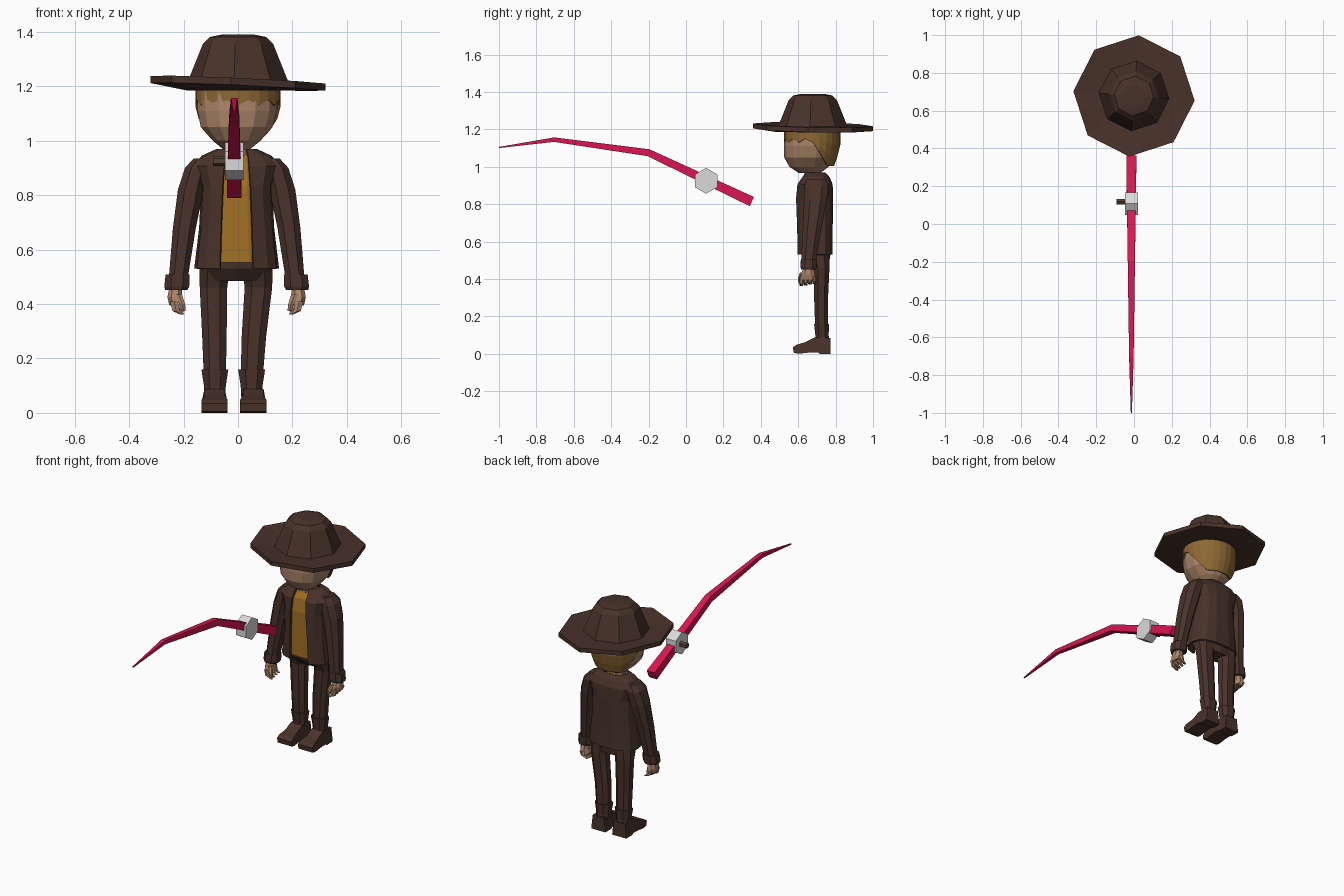
import bpy, bmesh
from math import sin, cos, pi, radians, asin
from mathutils import Vector

cube = bpy.data.objects.get("Cube")
if cube:
    bpy.data.objects.remove(cube, do_unlink=True)


def material(name, rgb):
    m = bpy.data.materials.new(name)
    m.use_nodes = True
    m.diffuse_color = (*rgb, 1)
    bsdf = m.node_tree.nodes["Principled BSDF"]
    bsdf.inputs["Base Color"].default_value = (*rgb, 1)
    bsdf.inputs["Roughness"].default_value = 0.8
    return m


brown = material("dark brown cloth", (0.065, 0.032, 0.022))
skin_tone = material("skin", (0.40, 0.23, 0.14))
blond = material("hair brown", (0.27, 0.14, 0.035))
ochre = material("ochre shirt", (0.37, 0.17, 0.018))
crimson = material("crimson", (0.70, 0.008, 0.085))
grey = material("light grey", (0.70, 0.70, 0.70))
wood = material("knob brown", (0.09, 0.055, 0.03))


def skin(name, rings, mat, closed=True, caps=True):
    """Bridge a list of point rings into one flat-shaded object."""
    bm = bmesh.new()
    rows = [[bm.verts.new(p) for p in ring] for ring in rings]
    n = len(rows[0])
    for a, b in zip(rows, rows[1:]):
        for i in range(n if closed else n - 1):
            j = (i + 1) % n
            bm.faces.new((a[i], a[j], b[j], b[i]))
    if caps:
        bm.faces.new(rows[0])
        bm.faces.new(rows[-1])
    bmesh.ops.recalc_face_normals(bm, faces=bm.faces)
    mesh = bpy.data.meshes.new(name)
    bm.to_mesh(mesh)
    bm.free()
    mesh.materials.append(mat)
    ob = bpy.data.objects.new(name, mesh)
    bpy.context.collection.objects.link(ob)
    return ob


def oval(cx, cy, z, rx, ry, n=8, power=1.0, start=None, end=None):
    """Horizontal oval or arc; a power below one makes it boxier."""
    if start is None:
        angles = [2 * pi * (i + 0.5) / n for i in range(n)]
    else:
        angles = [start + (end - start) * i / (n - 1) for i in range(n)]
    sq = lambda v: (1 if v >= 0 else -1) * abs(v) ** power
    return [Vector((cx + rx * sq(cos(a)), cy + ry * sq(sin(a)), z)) for a in angles]


def loft(name, rows, mat, n=8, power=0.85):
    return skin(name, [oval(*r, n=n, power=power) for r in rows], mat)


# Hat: octagonal, with a slightly tilted brim
hat_rings = []
for z, r in [(1.19, 0.15), (1.185, 0.19), (1.198, 0.322), (1.224, 0.322),
             (1.215, 0.186), (1.355, 0.13), (1.381, 0.105), (1.39, 0.06)]:
    ring = []
    for i in range(8):
        a = radians(45 * i - 4.5)
        x, y = r * cos(a), r * sin(a)
        tilt = -0.045 * x - 0.02 * y if r > 0.2 else 0
        ring.append(Vector((x, 0.678 + y, z + tilt)))
    hat_rings.append(ring)
skin("hat", hat_rings, brown)

# Head and neck
loft("head", [(-0.005, 0.66, 0.968, 0.05, 0.06), (-0.005, 0.658, 1.0, 0.09, 0.105),
              (-0.005, 0.662, 1.05, 0.135, 0.137), (-0.003, 0.665, 1.11, 0.149, 0.142),
              (-0.003, 0.67, 1.2, 0.149, 0.14)], skin_tone, n=14, power=0.95)
loft("neck", [(-0.005, 0.675, 0.91, 0.05, 0.045), (-0.005, 0.675, 1.0, 0.048, 0.045)], skin_tone)

# Hair: shell with a ragged fringe that drops at the back
hair_rings = []
for t in (0, 0.45, 0.75, 1):
    ring = []
    for i in range(24):
        a = 2 * pi * i / 24
        low = 1.138 + (0.012 if i % 2 else -0.008)
        if sin(a) > 0:
            low = 1.13 - 0.125 * min(1, 1.5 * sin(a))
        z = 1.21 + (low - 1.21) * t
        k = 1 - max(0, 1.1 - z) * 2.3
        ring.append(Vector((0.157 * k * cos(a), 0.675 + 0.15 * k * sin(a), z)))
    hair_rings.append(ring)
skin("hair", hair_rings, blond, caps=False).modifiers.new("thickness", "SOLIDIFY").thickness = 0.01

# Shirt, and open jacket wrapped round it
loft("shirt", [(-0.005, 0.69, 0.552, 0.125, 0.083), (-0.005, 0.69, 0.83, 0.105, 0.09),
               (-0.005, 0.69, 0.91, 0.1, 0.078), (-0.005, 0.685, 0.955, 0.05, 0.045)],
     ochre, n=12, power=0.75)
jacket_rings = []
for z, rx, ry, gap, cy in [(0.53, 0.15, 0.09, 0.06, 0.69), (0.68, 0.132, 0.092, 0.056, 0.688),
                           (0.83, 0.125, 0.096, 0.05, 0.687), (0.905, 0.155, 0.09, 0.045, 0.69),
                           (0.94, 0.125, 0.07, 0.042, 0.695), (0.965, 0.07, 0.052, 0.036, 0.69)]:
    g = asin((gap / rx) ** (1 / 0.75))
    jacket_rings.append(oval(-0.005, cy, z, rx, ry, 14, 0.75, -pi / 2 + g, 1.5 * pi - g))
jacket = skin("jacket", jacket_rings, brown, closed=False, caps=False)
mod = jacket.modifiers.new("thickness", "SOLIDIFY")
mod.thickness, mod.offset = 0.012, 0

# Trousers: hips, then a leg and boot for each side
loft("hips", [(-0.005, 0.715, 0.485, 0.115, 0.05), (-0.005, 0.7, 0.53, 0.135, 0.072),
              (-0.005, 0.69, 0.6, 0.125, 0.075)], brown, n=10)


def foot(name, x, half):
    profile = [(0.772, 0.0), (0.772, 0.085), (0.69, 0.088), (0.64, 0.063),
               (0.59, 0.048), (0.572, 0.035), (0.575, 0.006), (0.6, 0.0),
               (0.67, 0.008), (0.705, 0.008), (0.715, 0.0)]
    rings = []
    for s in (-1, 1):
        rings.append([Vector((x + s * half * (0.8 if z > 0.06 else 1), y, z)) for y, z in profile])
    skin(name, rings, brown)


for side, top, bottom, foot_x in [("right", -0.09, -0.085, -0.086), ("left", 0.075, 0.05, 0.056)]:
    loft(side + "_leg", [(bottom, 0.725, 0.12, 0.043, 0.036),
                         ((top + 2 * bottom) / 3, 0.722, 0.28, 0.048, 0.039),
                         (top, 0.725, 0.46, 0.054, 0.045),
                         (top * 0.95, 0.71, 0.54, 0.06, 0.06)], brown)
    loft(side + "_boot_shaft", [(bottom, 0.73, 0.06, 0.041, 0.04),
                                (bottom, 0.727, 0.1, 0.043, 0.038),
                                (bottom, 0.725, 0.16, 0.053, 0.043)], brown)
    foot(side + "_foot", foot_x, 0.048)

# Arms, cuffs and hands, mirrored
for side, s in [("left", 1), ("right", -1)]:
    off = -0.005

    def limb(name, rows, mat, n=8):
        loft(side + "_" + name, [(s * r[0] + off, *r[1:]) for r in rows], mat, n)

    limb("sleeve", [(0.215, 0.655, 0.49, 0.037, 0.042), (0.192, 0.675, 0.68, 0.045, 0.054),
                    (0.168, 0.692, 0.82, 0.051, 0.065), (0.147, 0.697, 0.9, 0.046, 0.068),
                    (0.125, 0.697, 0.935, 0.035, 0.05)], brown)
    limb("cuff", [(0.222, 0.655, 0.452, 0.044, 0.043), (0.22, 0.655, 0.465, 0.049, 0.046),
                  (0.217, 0.657, 0.508, 0.047, 0.046)], brown)
    limb("palm", [(0.222, 0.652, 0.395, 0.027, 0.044), (0.228, 0.652, 0.425, 0.028, 0.04),
                  (0.224, 0.655, 0.46, 0.025, 0.028)], skin_tone)
    for i in range(4):
        y = 0.617 + 0.023 * i
        tip = 0.362 + 0.004 * i
        limb("finger_%d" % (i + 1), [(0.2, y, tip, 0.009, 0.009), (0.222, y, tip + 0.012, 0.015, 0.011),
                                     (0.23, y, 0.41, 0.017, 0.012)], skin_tone, 6)
    limb("thumb", [(0.195, 0.612, 0.375, 0.009, 0.01), (0.2, 0.61, 0.4, 0.012, 0.012),
                   (0.213, 0.625, 0.435, 0.014, 0.016)], skin_tone, 6)

# Fishing rod: tapering square section along a bent path
path = [(-1.0, 1.103, 0.003), (-0.705, 1.145, 0.012), (-0.2, 1.075, 0.019), (0.352, 0.814, 0.027)]
rod_rings = []
for i, (y, z, h) in enumerate(path):
    y0, z0, _ = path[max(i - 1, 0)]
    y1, z1, _ = path[min(i + 1, len(path) - 1)]
    d = Vector((0, y1 - y0, z1 - z0)).normalized()
    up = Vector((0, -d.z, d.y)) * h
    wide = Vector((h, 0, 0))
    c = Vector((-0.014, y, z))
    rod_rings.append([c + wide + up, c - wide + up, c - wide - up, c + wide - up])
skin("rod", rod_rings, crimson)


def prism(name, x0, x1, y, z, r, sides, mat):
    skin(name, [[Vector((x, y + r * sin(2 * pi * i / sides), z + r * cos(2 * pi * i / sides)))
                 for i in range(sides)] for x in (x0, x1)], mat)


# Reel and its handle
prism("reel", -0.048, 0.02, 0.108, 0.925, 0.069, 6, grey)
prism("reel_handle", -0.092, -0.045, 0.118, 0.925, 0.018, 6, wood)
